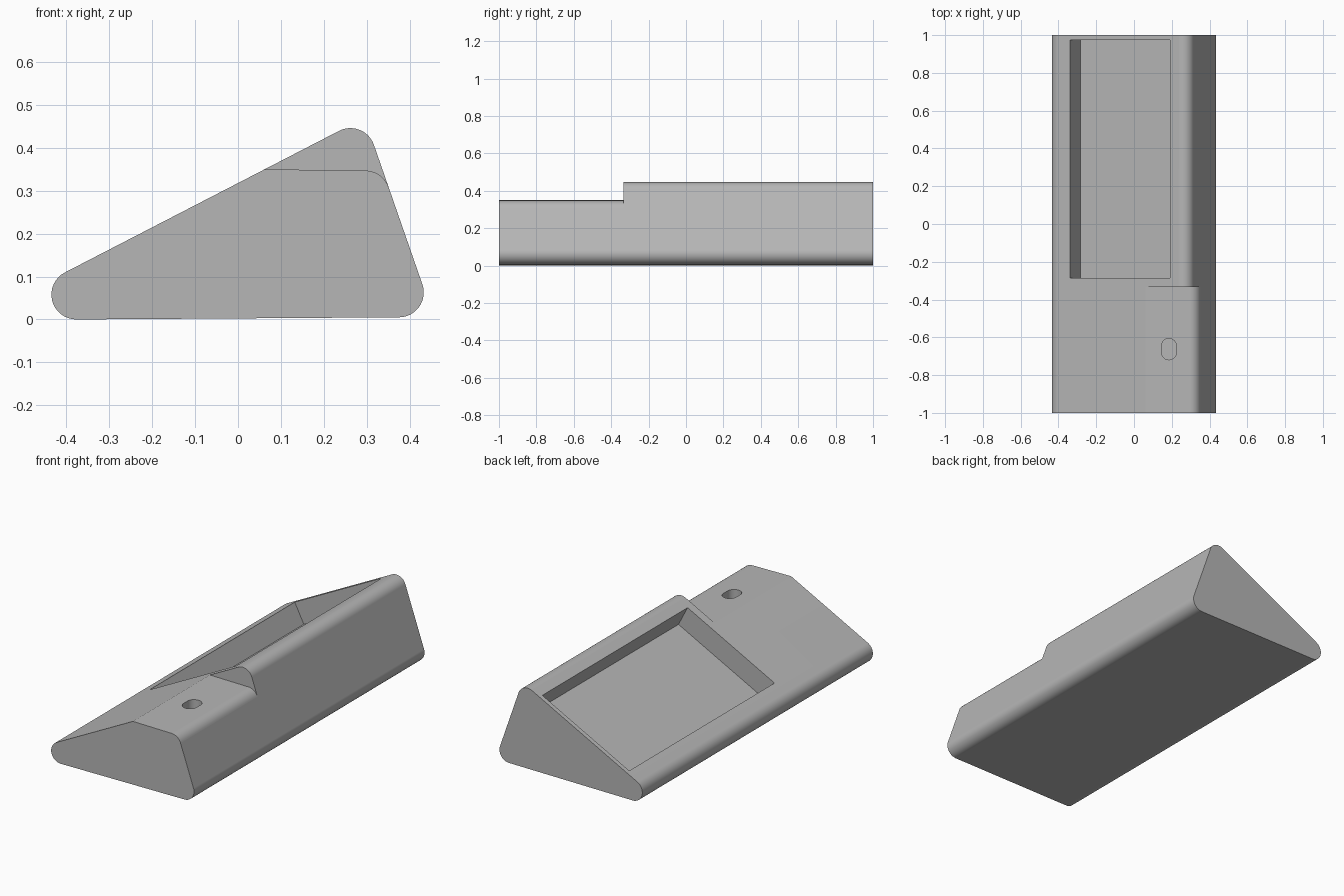
import bpy
import bmesh
from math import atan2, cos, sin, tau
from mathutils import Vector

old = bpy.data.objects.get("Cube")
if old:
    bpy.data.objects.remove(old, do_unlink=True)

grey = bpy.data.materials.new("plain grey")
grey.use_nodes = True
colour = (0.47, 0.47, 0.47, 1)
grey.diffuse_color = colour
grey.node_tree.nodes["Principled BSDF"].inputs["Base Color"].default_value = colour

RADIUS = 0.058


def rounded(centres, radius, steps=16):
    """Outline around equal circles, listed counter-clockwise."""
    pts = []
    count = len(centres)
    for i, c in enumerate(centres):
        before = Vector(c) - Vector(centres[i - 1])
        after = Vector(centres[(i + 1) % count]) - Vector(c)
        start = atan2(-before.x, before.y)
        sweep = (atan2(-after.x, after.y) - start) % tau
        for k in range(steps + 1):
            a = start + sweep * k / steps
            pts.append((c[0] + radius * cos(a), c[1] + radius * sin(a)))
    return pts


def prism(name, outline, low, high, axis):
    """Extrude an outline along y (outline in xz) or z (outline in xy)."""
    def place(p, d):
        return (p[0], d, p[1]) if axis == "y" else (p[0], p[1], d)
    bm = bmesh.new()
    a = [bm.verts.new(place(p, low)) for p in outline]
    b = [bm.verts.new(place(p, high)) for p in outline]
    bm.faces.new(a)
    bm.faces.new(b)
    for i in range(len(a)):
        bm.faces.new((a[i - 1], a[i], b[i], b[i - 1]))
    bmesh.ops.recalc_face_normals(bm, faces=bm.faces)
    mesh = bpy.data.meshes.new(name)
    bm.to_mesh(mesh)
    bm.free()
    mesh.materials.append(grey)
    obj = bpy.data.objects.new(name, mesh)
    bpy.context.collection.objects.link(obj)
    return obj


# Wedge body with rounded long edges
toe, heel, ridge = Vector((-0.377, 0.058)), Vector((0.375, 0.063)), Vector((0.262, 0.388))
body = prism("wedge_body", rounded([toe, heel, ridge], RADIUS), -1, 1, "y")

# Lowered shelf at the front, with a rounded steep-side edge
steep = (ridge - heel).normalized()
steep_angle = atan2(-steep.x, steep.y)
shelf_centre = heel + (ridge - heel) * (0.289 - heel.y) / (ridge.y - heel.y)
shelf = [(-0.05, 0.35), (0.06, 0.35)]
for k in range(13):
    a = tau / 4 + (steep_angle - tau / 4) * k / 12
    shelf.append((shelf_centre.x + RADIUS * cos(a), shelf_centre.y + RADIUS * sin(a)))
shelf += [(0.45, shelf[-1][1]), (0.45, 0.6), (-0.05, 0.6)]
shelf_cutter = prism("shelf_cutter", shelf, -1.1, -0.333, "y")

# Rectangular pocket sunk square to the slope
slope = (ridge - toe).normalized()
normal = Vector((-slope.y, slope.x))
surface = toe + normal * RADIUS


def on_slope(x):
    return surface + slope * ((x - surface.x) / slope.x)


rim_low, rim_high = on_slope(-0.338), on_slope(0.19)
pocket = [rim_low - normal * 0.12, rim_high - normal * 0.12,
          rim_high + normal * 0.1, rim_low + normal * 0.1]
pocket_cutter = prism("pocket_cutter", pocket, -0.285, 0.975, "y")

# Oblong hole in the shelf
slot = rounded([(0.185, -0.68), (0.185, -0.645)], 0.039)
slot_cutter = prism("slot_cutter", slot, 0.23, 0.5, "z")

# Cut the body, then discard the cutters
bpy.ops.object.select_all(action="DESELECT")
bpy.context.view_layer.objects.active = body
body.select_set(True)
for cutter in (shelf_cutter, pocket_cutter, slot_cutter):
    cutter.hide_render = True
    mod = body.modifiers.new(cutter.name, "BOOLEAN")
    mod.operation = "DIFFERENCE"
    mod.solver = "EXACT"
    mod.object = cutter
    bpy.ops.object.modifier_apply(modifier=mod.name)
    bpy.data.objects.remove(cutter, do_unlink=True)

# Smooth rounded edges, flat large faces
bpy.ops.object.shade_smooth_by_angle(angle=0.35)
weighted = body.modifiers.new("flat_faces", "WEIGHTED_NORMAL")
weighted.keep_sharp = True
